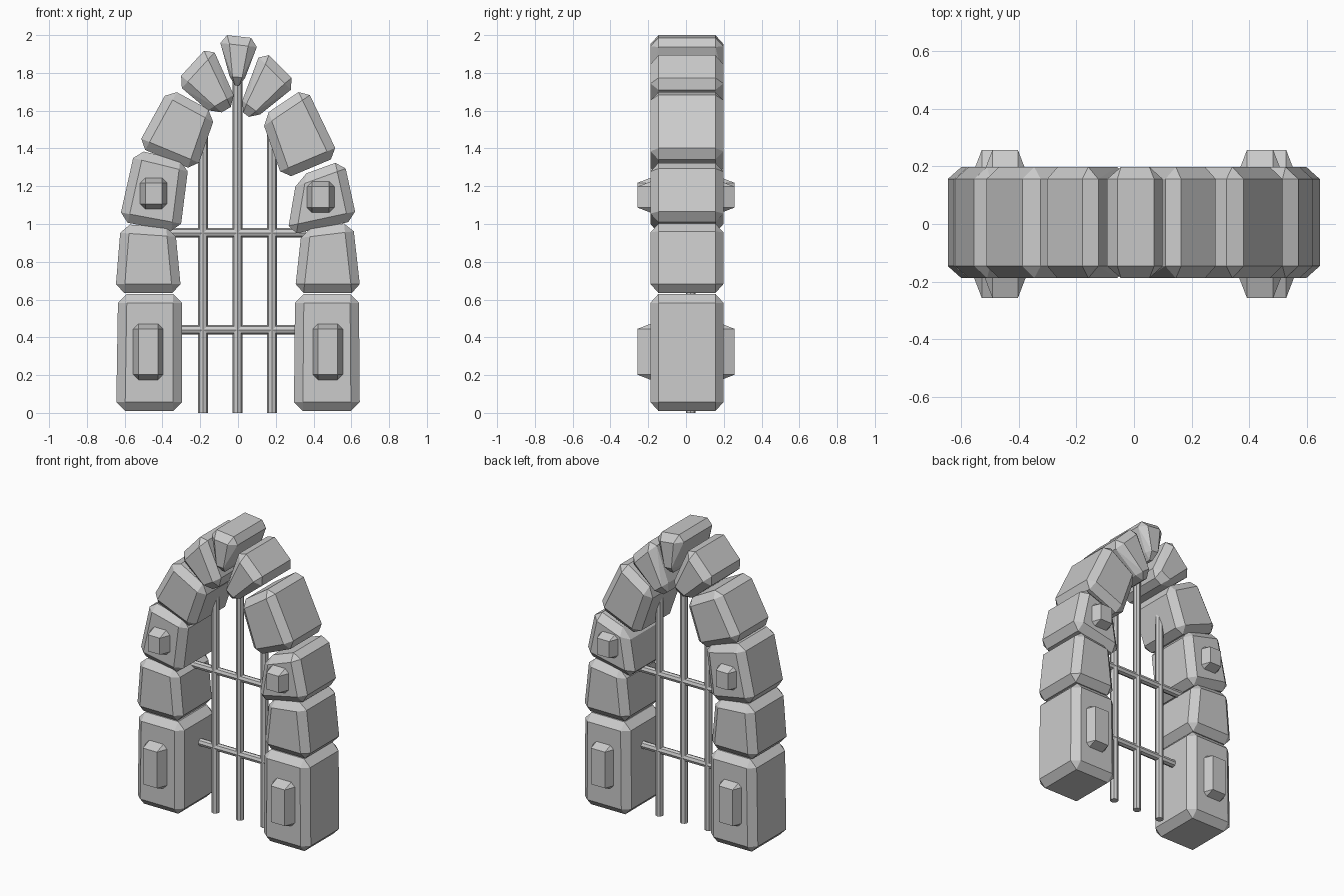
import bpy, bmesh, math
from mathutils import Vector

if "Cube" in bpy.data.objects:
    bpy.data.objects.remove(bpy.data.objects["Cube"])


def chamfered_block(name, quad, y0, y1, cut, cut_y):
    """Four-cornered outline in x/z, extruded along y, every edge chamfered."""
    bm = bmesh.new()
    pts = [Vector(p) for p in quad]
    for i, p in enumerate(pts):
        a, b = pts[i - 1] - p, pts[(i + 1) % 4] - p
        sin = max(abs(a.normalized().cross(b.normalized())), 0.3)
        u = a.normalized() * min(cut / sin, 0.3 * a.length)
        v = b.normalized() * min(cut / sin, 0.3 * b.length)
        for y, inward in ((y0, cut_y), (y1, -cut_y)):
            for q, yy in ((p + u + v, y), (p + u, y + inward), (p + v, y + inward)):
                bm.verts.new((q.x, yy, q.y))
    bmesh.ops.convex_hull(bm, input=bm.verts)
    bmesh.ops.dissolve_limit(bm, angle_limit=math.radians(4), verts=bm.verts, edges=bm.edges)
    bmesh.ops.recalc_face_normals(bm, faces=bm.faces)
    mesh = bpy.data.meshes.new(name)
    bm.to_mesh(mesh)
    bm.free()
    obj = bpy.data.objects.new(name, mesh)
    bpy.context.collection.objects.link(obj)


def bar(name, start, end, radius=0.026):
    a, b = Vector(start), Vector(end)
    bpy.ops.mesh.primitive_cylinder_add(vertices=8, radius=radius, depth=(b - a).length,
                                        location=(a + b) / 2)
    obj = bpy.context.object
    obj.name = name
    obj.rotation_euler = (b - a).to_track_quat('Z', 'Y').to_euler()


# Arch stones, from the foot of each side up to the keystone
left = [
    [(-.635, .63), (-.296, .63), (-.296, .01), (-.645, .01)],
    [(-.62, 1.0), (-.333, .98), (-.30, .635), (-.65, .635)],
    [(-.545, 1.395), (-.26, 1.325), (-.307, .955), (-.63, 1.015)],
    [(-.365, 1.72), (-.116, 1.585), (-.222, 1.28), (-.535, 1.41)],
    [(-.145, 1.955), (-.003, 1.64), (-.122, 1.57), (-.333, 1.75)],
]
right = [
    [(.302, .63), (.64, .63), (.645, .01), (.296, .01)],
    [(.338, .975), (.608, 1.008), (.65, .635), (.30, .635)],
    [(.312, 1.25), (.56, 1.34), (.63, 1.02), (.26, .94)],
    [(.36, 1.725), (.535, 1.36), (.238, 1.235), (.122, 1.565)],
    [(.127, 1.93), (.317, 1.74), (.08, 1.55), (.005, 1.607)],
]
for side, stones in (("left", left), ("right", right)):
    for n, quad in enumerate(stones, 1):
        chamfered_block(f"arch_stone_{side}_{n}", quad, -.188, .198, .047, .042)
chamfered_block("keystone", [(-.106, 2.005), (.116, 1.98), (.021, 1.73), (-.032, 1.735)],
                -.188, .198, .045, .042)

# Raised studs showing on both faces of the stones
for name, x0, x1, z0, z1 in (("stud_left_low", -.555, -.397, .175, .472),
                             ("stud_right_low", .397, .555, .175, .472),
                             ("stud_left_high", -.518, -.376, 1.08, 1.245),
                             ("stud_right_high", .365, .51, 1.06, 1.225)):
    chamfered_block(name, [(x0, z1), (x1, z1), (x1, z0), (x0, z0)], -.257, .257, .027, .07)

# Iron grille
for n, (x, top) in enumerate(((-.185, 1.48), (-.003, 1.76), (.18, 1.48)), 1):
    bar(f"upright_bar_{n}", (x, .025, 0), (x, .025, top))
for n, (z, half) in enumerate(((.44, .34), (.953, .36)), 1):
    bar(f"cross_bar_{n}", (-half, .025, z), (half, .025, z), .025)
